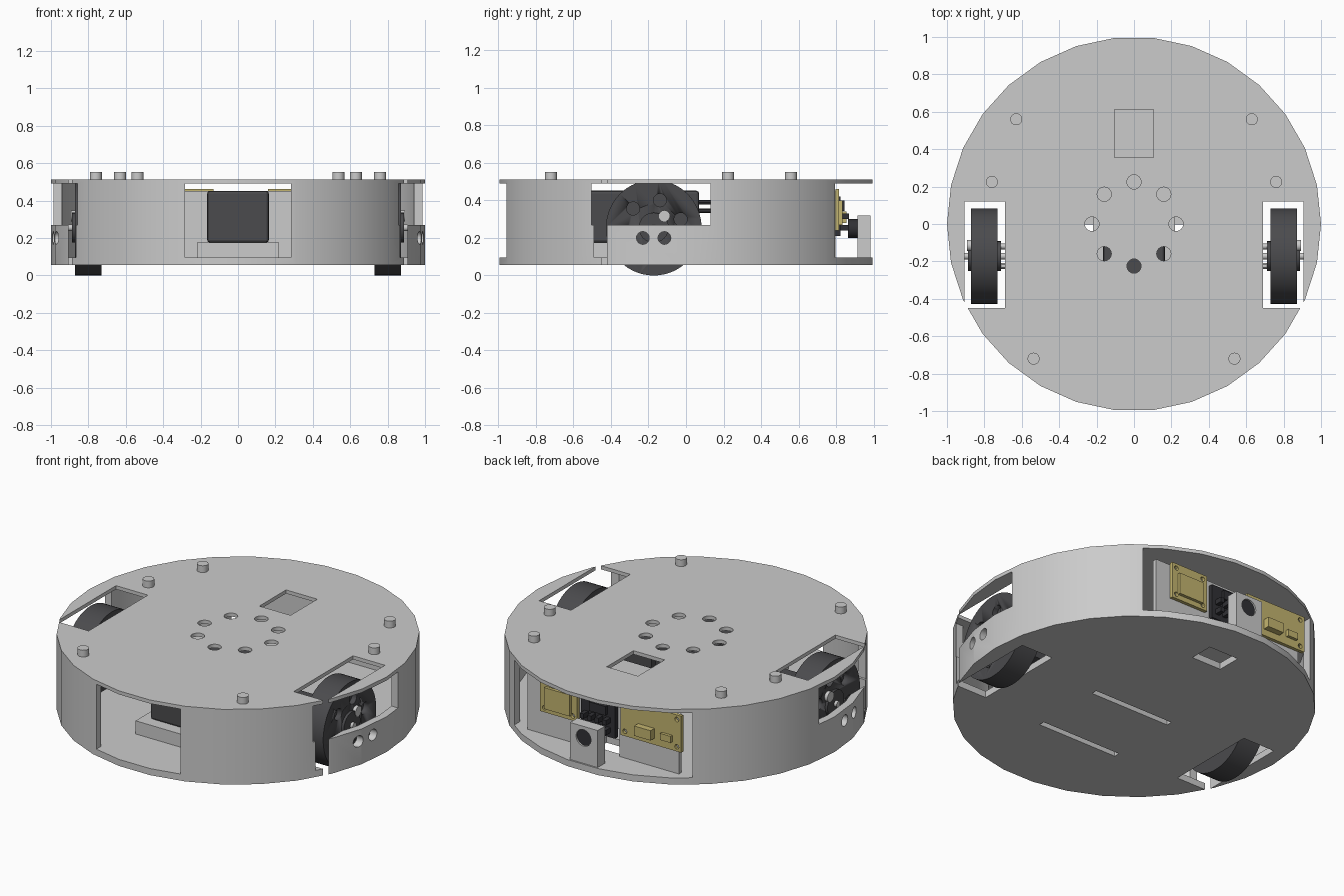
import bpy, math
from mathutils import Matrix

if "Cube" in bpy.data.objects:
    bpy.data.objects.remove(bpy.data.objects["Cube"])


def mat(name, c):
    m = bpy.data.materials.new(name)
    m.diffuse_color = (*c, 1)
    m.use_nodes = True
    m.node_tree.nodes["Principled BSDF"].inputs["Base Color"].default_value = m.diffuse_color
    return m


DARK = mat("dark_grey", (0.07, 0.07, 0.075))
BLACK = mat("black", (0.03, 0.03, 0.035))
YELLOW = mat("yellow", (0.55, 0.46, 0.16))


def box(name, x0, x1, y0, y1, z0, z1, m=None):
    bpy.ops.mesh.primitive_cube_add(size=1)
    o = bpy.context.object
    o.name = name
    o.data.transform(Matrix.Translation(((x0 + x1) / 2, (y0 + y1) / 2, (z0 + z1) / 2))
                     @ Matrix.Diagonal((x1 - x0, y1 - y0, z1 - z0, 1)))
    if m:
        o.data.materials.append(m)
    return o


def cyl(name, r, a, b, u, v, axis="z", n=24, m=None):
    """Cylinder from a to b along axis; u, v are the other two coordinates in xyz order."""
    bpy.ops.mesh.primitive_cylinder_add(vertices=n, radius=r, depth=b - a)
    o = bpy.context.object
    o.name = name
    c = (a + b) / 2
    if axis == "z":
        t = Matrix.Translation((u, v, c)) @ Matrix.Rotation(math.pi / 2, 4, "Z")
    elif axis == "x":
        t = Matrix.Translation((c, u, v)) @ Matrix.Rotation(math.pi / 2, 4, "Y")
    else:
        t = Matrix.Translation((u, c, v)) @ Matrix.Rotation(math.pi / 2, 4, "X")
    o.data.transform(t)
    if m:
        o.data.materials.append(m)
    bpy.ops.object.shade_smooth_by_angle(angle=math.radians(30))
    return o


def cut(target, cutter):
    mod = target.modifiers.new("cut", "BOOLEAN")
    mod.operation, mod.solver, mod.object = "DIFFERENCE", "EXACT", cutter
    bpy.context.view_layer.objects.active = target
    bpy.ops.object.modifier_apply(modifier=mod.name)
    bpy.data.objects.remove(cutter)


def span(s, a, b):
    return (a, b) if s > 0 else (-b, -a)


# Round hollow shell: floor, wall and lid in one piece
shell = cyl("shell", 1.0, 0.055, 0.512, 0, 0, n=30)
cut(shell, cyl("cavity", 0.955, 0.095, 0.49, 0, 0, n=30))

# Front and rear windows
cut(shell, box("front_window", -0.283, 0.283, -1.1, -0.85, 0.095, 0.49))
cut(shell, box("rear_window", -0.6, 0.6, 0.7, 1.1, 0.095, 0.49))

# Wheel wells, side openings and skirt holes
for s in (1, -1):
    cut(shell, box("well", *span(s, 0.69, 0.905), -0.45, 0.12, 0, 0.6))
    cut(shell, box("well_gap", *span(s, 0.69, 0.905), -0.49, 0.12, 0.095, 0.3))
    cut(shell, box("side_opening", *span(s, 0.69, 1.1), -0.505, 0.13, 0.27, 0.49))
    for y in (-0.23, -0.115):
        cut(shell, cyl("skirt_hole", 0.034, *span(s, 0.89, 1.1), y, 0.2, "x"))

# Lid: ring of holes and rectangular port
for i in range(8):
    a = i * math.pi / 4
    cut(shell, cyl("lid_hole", 0.038, 0.45, 0.6, 0.225 * math.cos(a), 0.225 * math.sin(a)))
cut(shell, box("lid_port", -0.105, 0.105, 0.355, 0.612, 0.45, 0.6))

# Floor: sensor port and two strap slots
cut(shell, box("floor_port", -0.1, 0.1, 0.62, 0.77, 0, 0.2))
for y in (-0.02, -0.47):
    cut(shell, box("strap_slot", -0.27, 0.27, y - 0.018, y + 0.018, 0, 0.2))
bpy.ops.object.select_all(action="DESELECT")
shell.select_set(True)
bpy.context.view_layer.objects.active = shell
bpy.ops.object.shade_smooth_by_angle(angle=math.radians(30))

# Lid pegs
for s in (1, -1):
    for x, y in ((0.63, 0.56), (0.76, 0.225), (0.537, -0.72)):
        cyl("lid_peg", 0.032, 0.505, 0.553, s * x, y)

# Wheels, hubs, axles and motors
WY, WZ = -0.172, 0.255
for s in (1, -1):
    tyre = cyl("wheel", 0.255, *span(s, 0.73, 0.872), WY, WZ, "x", 64, DARK)
    for i in range(6):
        a = i * math.pi / 3 + 0.3
        cut(tyre, cyl("wheel_hole", 0.035, *span(s, 0.84, 0.9),
                      WY + 0.15 * math.cos(a), WZ + 0.15 * math.sin(a), "x", 20))
    cyl("wheel_hub", 0.08, *span(s, 0.71, 0.888), WY, WZ, "x", 32, DARK)
    cyl("axle", 0.018, *span(s, 0.68, 0.905), WY, WZ, "x")
    cyl("hub_screw", 0.03, *span(s, 0.865, 0.892), -0.115, 0.318, "x")
    box("motor", *span(s, 0.3, 0.68), -0.25, -0.095, 0.18, 0.33, DARK)
    for y in (-0.225, -0.12):
        cyl("motor_bolt", 0.016, *span(s, 0.66, 0.71), y, 0.3, "x", 12)

# Battery on its tray, with leads
box("battery_tray", -0.22, 0.22, -0.67, 0.07, 0.09, 0.175)
batt = box("battery", -0.165, 0.165, -0.61, 0.07, 0.175, 0.452, DARK)
bev = batt.modifiers.new("bevel", "BEVEL")
bev.width, bev.segments = 0.015, 2
for z in (0.345, 0.39):
    cyl("battery_lead", 0.012, 0.06, 0.14, -0.06, z, "y", 12, BLACK)

# Rear mounting panel with an opening under the centre board
panel = box("rear_panel", -0.51, 0.51, 0.77, 0.797, 0.09, 0.452)
cut(panel, box("panel_opening", -0.11, 0.11, 0.7, 0.9, 0.0, 0.26))

# Yellow circuit boards with chips and screw holes
for name, x0, x1 in (("small_board", 0.16, 0.41), ("large_board", -0.54, -0.13)):
    b = box(name, x0, x1, 0.797, 0.817, 0.24, 0.462, YELLOW)
    for x in (x0 + 0.03, x1 - 0.03):
        for z in (0.268, 0.434):
            cut(b, cyl("screw_hole", 0.014, 0.75, 0.9, x, z, "y", 12))
box("small_board_chip", 0.2, 0.37, 0.815, 0.835, 0.27, 0.4, YELLOW)
box("large_board_chip", -0.36, -0.25, 0.815, 0.855, 0.28, 0.34, YELLOW)
box("large_board_connector", -0.48, -0.41, 0.815, 0.835, 0.29, 0.33, YELLOW)

# Dark centre board with pin rows
box("centre_board", -0.1, 0.13, 0.797, 0.825, 0.21, 0.42, BLACK)
for x in (-0.07, -0.02, 0.03, 0.08):
    for z in (0.24, 0.3):
        box("centre_pin", x, x + 0.025, 0.82, 0.87, z, z + 0.03, BLACK)
box("centre_chip", -0.05, 0.06, 0.82, 0.845, 0.345, 0.4, BLACK)

# Rear lens post
post = box("lens_post", -0.095, 0.09, 0.915, 0.985, 0.09, 0.32)
cut(post, cyl("lens_bore", 0.05, 0.85, 1.05, 0, 0.25, "y", 32))
cyl("lens", 0.05, 0.865, 0.975, 0, 0.25, "y", 32, BLACK)
